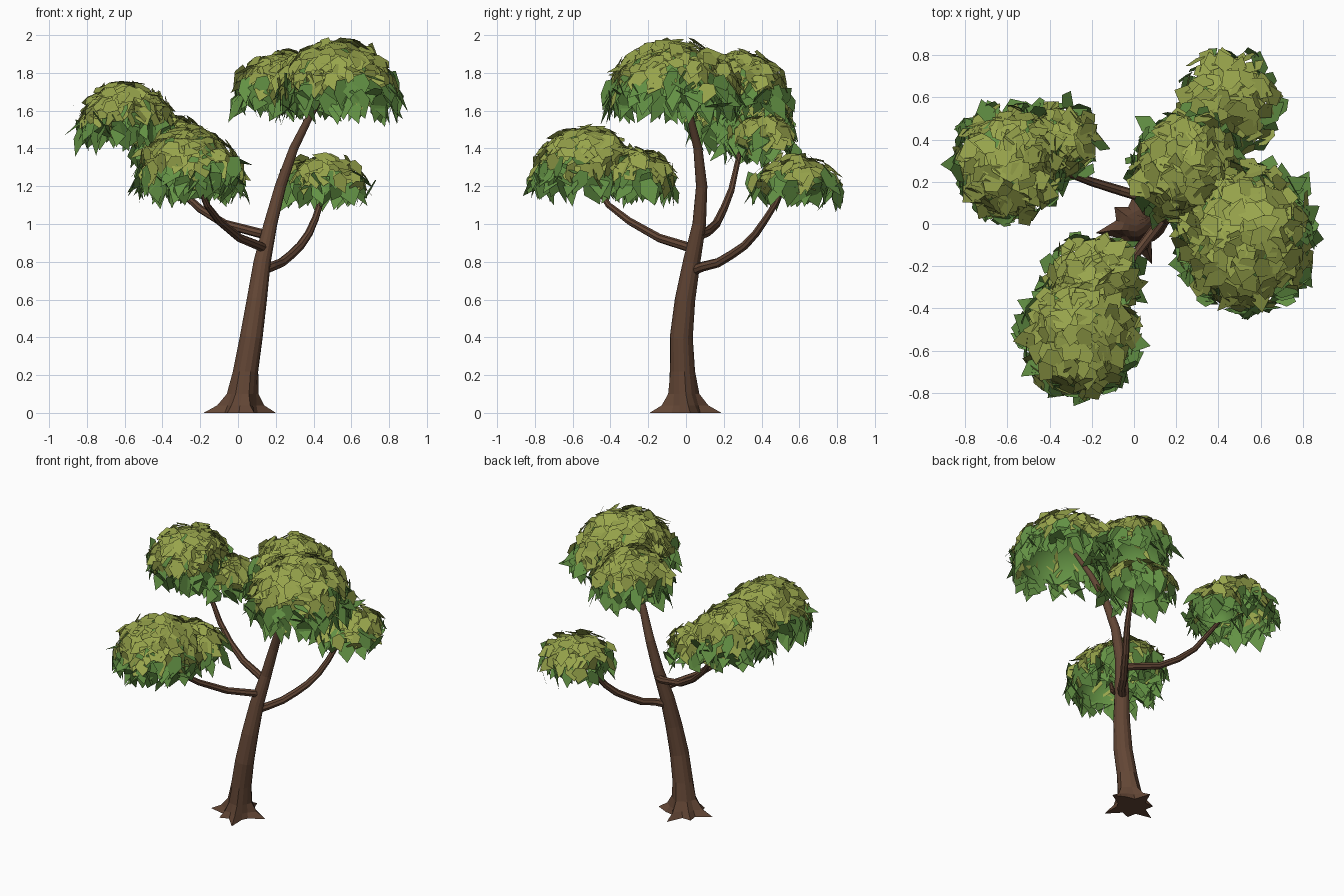
import bpy, bmesh, math, random
from mathutils import Vector

if "Cube" in bpy.data.objects:
    bpy.data.objects.remove(bpy.data.objects["Cube"])

random.seed(11)


def mat(name, rgb):
    m = bpy.data.materials.new(name)
    m.diffuse_color = (*rgb, 1)
    m.use_nodes = True
    m.node_tree.nodes["Principled BSDF"].inputs["Base Color"].default_value = m.diffuse_color
    return m


BARK = mat("brown bark", (0.125, 0.062, 0.036))
OLIVE = mat("olive leaf", (0.315, 0.375, 0.072))
GREEN = mat("green leaf", (0.125, 0.285, 0.058))


def finish(bm, name, mats):
    me = bpy.data.meshes.new(name)
    bm.to_mesh(me)
    bm.free()
    ob = bpy.data.objects.new(name, me)
    bpy.context.collection.objects.link(ob)
    for m in mats:
        me.materials.append(m)
    return ob


def tube(name, pts, sides, star=(), roots=None):
    """Tapered tube through (x, y, z, radius); star = root flare of the lowest rings."""
    bm = bmesh.new()
    P = [Vector(p[:3]) for p in pts]
    rings = []
    for i, p in enumerate(P):
        t = (P[min(i + 1, len(P) - 1)] - P[max(i - 1, 0)]).normalized()
        if i < len(star):
            t = Vector((0, 0, 1))
        if star:
            u = Vector((0, 1, 0)).cross(t).normalized()
        else:
            u = (Vector((0, 0, 1)) - t * t.z).normalized()
        v = t.cross(u)
        ring = []
        for k in range(sides):
            a = 2 * math.pi * k / sides + (math.pi + 0.17 if star else 0)
            r = pts[i][3]
            if i < len(star):
                r += star[i] * roots.get(k, 0)
            ring.append(bm.verts.new(p + (u * math.cos(a) + v * math.sin(a)) * r))
        rings.append(ring)
    for a, b in zip(rings, rings[1:]):
        for k in range(sides):
            j = (k + 1) % sides
            bm.faces.new((a[k], a[j], b[j], b[k]))
    bm.faces.new(rings[0][::-1])
    bm.faces.new(rings[-1])
    bmesh.ops.recalc_face_normals(bm, faces=bm.faces)
    return finish(bm, name, [BARK])


# trunk with pointed root flare
tube("trunk", [(0.01, -0.01, 0, 0.098), (0.015, -0.01, 0.04, 0.086), (0.025, -0.015, 0.10, 0.074),
               (0.04, -0.02, 0.22, 0.066), (0.07, -0.025, 0.40, 0.061), (0.10, -0.005, 0.60, 0.054),
               (0.128, 0.03, 0.80, 0.046), (0.172, 0.070, 1.0, 0.036), (0.225, 0.083, 1.2, 0.030),
               (0.295, 0.063, 1.4, 0.024), (0.38, 0.02, 1.57, 0.019), (0.47, -0.03, 1.72, 0.012)],
     14, (0.1, 0.042, 0.012, 0.002), {0: 0.97, 2: 0.4, 4: 1, 7: 0.95, 8: 0.3, 10: 1.0, 12: 0.4})

# three side branches
tube("back_right_branch", [(0.12, 0.03, 0.75, 0.028), (0.18, 0.09, 0.775, 0.026), (0.23, 0.17, 0.795, 0.025),
                           (0.285, 0.245, 0.84, 0.024), (0.33, 0.31, 0.885, 0.023), (0.375, 0.37, 0.95, 0.021),
                           (0.41, 0.425, 1.03, 0.019), (0.435, 0.475, 1.11, 0.017), (0.46, 0.54, 1.25, 0.01)], 8)
tube("front_left_branch", [(0.15, 0.05, 0.865, 0.026), (0.11, -0.01, 0.885, 0.025), (0.01, -0.14, 0.925, 0.023),
                           (-0.10, -0.30, 1.015, 0.020), (-0.165, -0.41, 1.10, 0.017), (-0.24, -0.53, 1.28, 0.01)], 8)
tube("back_left_branch", [(0.17, 0.07, 0.94, 0.026), (0.10, 0.11, 0.955, 0.025), (-0.07, 0.16, 1.0, 0.023),
                          (-0.20, 0.20, 1.08, 0.021), (-0.31, 0.24, 1.18, 0.018), (-0.43, 0.28, 1.36, 0.014),
                          (-0.56, 0.31, 1.55, 0.009)], 8)


def leaf(bm, base, along, normal, length, width, idx):
    side = along.cross(normal).normalized()
    shape = [(-0.25, 0), (0.3, 0.08), (0.5, 0.5), (0, 1), (-0.5, 0.42)]
    vs = [bm.verts.new(base + side * (x * width) + along * ((y - 0.35) * length)) for x, y in shape]
    f = bm.faces.new(vs)
    f.normal_update()
    if f.normal.dot(normal) < 0:
        f.normal_flip()
    if idx and random.random() < 0.25:
        f.normal_flip()
    f.material_index = idx


def jitter(w):
    return Vector([random.uniform(-w, w) for _ in range(3)])


def canopy(name, x, y, top, rx, ry, h, count, shell=0.9, ragged=0.0):
    """Open dome shell covered with overlapping leaf cards that hang at the rim."""
    c = Vector((x, y, top - h))
    bm = bmesh.new()
    bmesh.ops.create_uvsphere(bm, u_segments=20, v_segments=12, radius=1)
    bmesh.ops.delete(bm, geom=[v for v in bm.verts if v.co.z < -0.05], context='VERTS')
    for v in bm.verts:
        v.co = c + Vector((v.co.x * rx, v.co.y * ry, v.co.z * h)) * shell
    for f in bm.faces:
        f.smooth = True
        f.material_index = 1
        f.normal_flip()
    for i in range(count):
        nz = 1 - 1.14 * (i + 0.5) / count
        a = i * 2.39996 + random.uniform(-0.2, 0.2)
        s = math.sqrt(max(0, 1 - nz * nz))
        d = Vector((math.cos(a) * s, math.sin(a) * s, nz))
        spread = random.uniform(0.90 - ragged, 1.05 + ragged * (1 - max(0, nz)))
        pos = c + Vector((d.x * rx, d.y * ry, d.z * h)) * spread
        n = Vector((d.x / rx, d.y / ry, d.z / h)).normalized()
        # downhill direction with jitter, wilder near the crown
        wild = 0.45 + 0.9 * max(0, nz) ** 3
        down = Vector((0, 0, -1)) + n * 0.25 + jitter(wild)
        tilt = 0.75 - 0.4 * max(0, nz)
        n = (n + jitter(tilt)).normalized()
        along = (down - n * down.dot(n)).normalized()
        low = nz + random.uniform(-0.22, 0.22) < 0.25
        leaf(bm, pos, along, n, random.uniform(0.105, 0.16) * (1.15 if low else 0.9),
             random.uniform(0.08, 0.115), 1 if low else 0)
    return finish(bm, name, [OLIVE, GREEN])


# foliage clumps: x, y, top, radii, dome height, leaf count
canopy("crown_large", 0.53, -0.065, 1.965, 0.315, 0.345, 0.31, 340)
canopy("crown_small", 0.24, 0.27, 1.91, 0.235, 0.25, 0.245, 185, 0.85, 0.06)
canopy("back_right_clump", 0.45, 0.58, 1.36, 0.22, 0.225, 0.18, 120, 0.72, 0.10)
canopy("front_left_clump", -0.26, -0.53, 1.505, 0.275, 0.28, 0.275, 235)
canopy("front_left_clump_low", -0.19, -0.25, 1.40, 0.21, 0.185, 0.195, 120, 0.78, 0.06)
canopy("back_left_clump", -0.59, 0.29, 1.745, 0.25, 0.265, 0.245, 205)
canopy("back_left_clump_low", -0.36, 0.385, 1.58, 0.175, 0.17, 0.18, 95, 0.72, 0.10)
